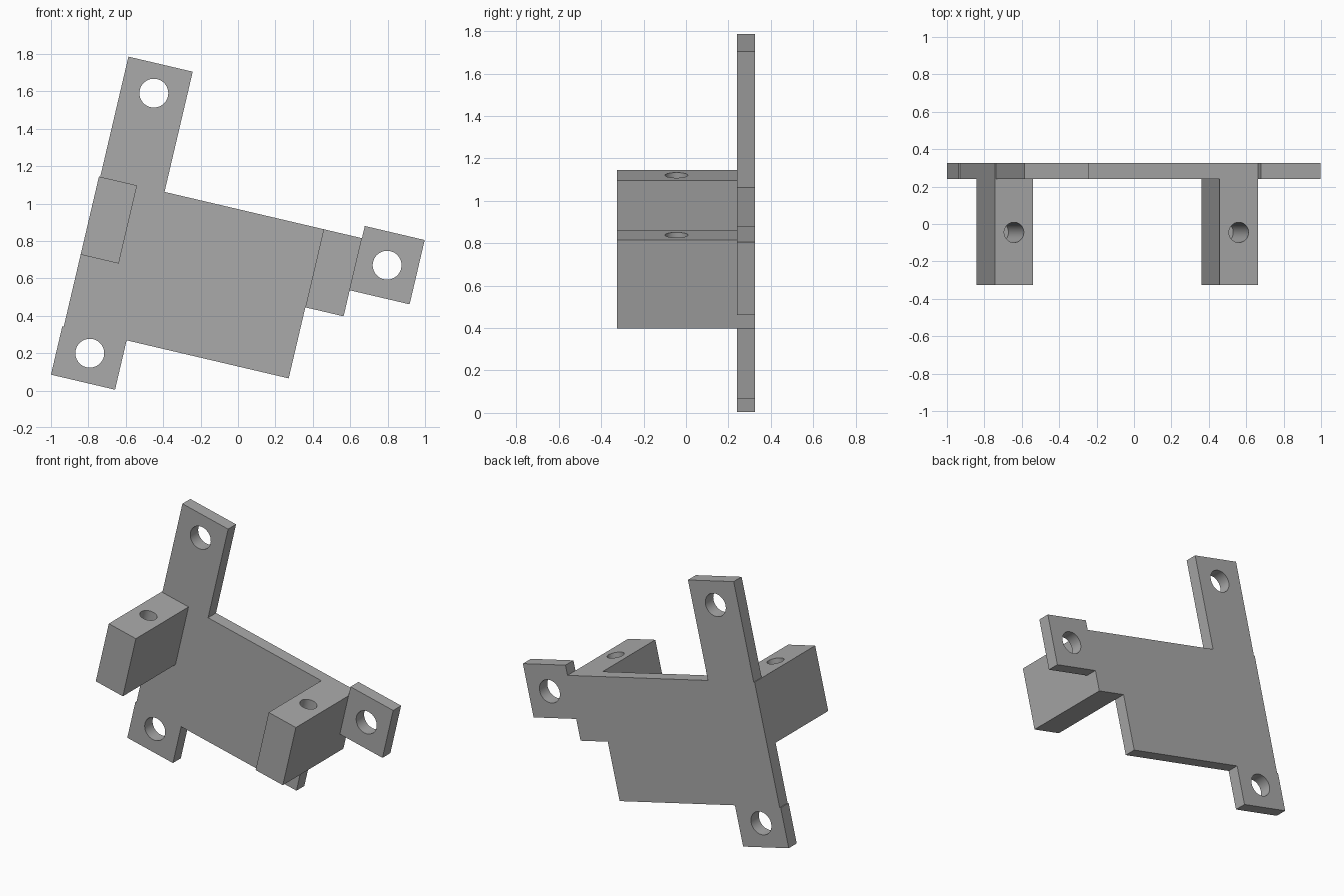
import bpy, bmesh, math
from mathutils import Matrix

if "Cube" in bpy.data.objects:
    bpy.data.objects.remove(bpy.data.objects["Cube"])

# The bracket is laid out square, then tilted about the y axis
TILT = Matrix.Translation((-1, 0, 0.085)) @ Matrix.Rotation(math.radians(13.2), 4, 'Y')
FRONT, SEAM, BACK = -0.325, 0.24, 0.325

grey = bpy.data.materials.new("plain_grey")
grey.use_nodes = True
colour = (0.4, 0.4, 0.4, 1)
grey.diffuse_color = colour
grey.node_tree.nodes["Principled BSDF"].inputs["Base Color"].default_value = colour


def make_object(name, bm):
    bmesh.ops.recalc_face_normals(bm, faces=bm.faces)
    bm.transform(TILT)
    mesh = bpy.data.meshes.new(name)
    bm.to_mesh(mesh)
    bm.free()
    mesh.materials.append(grey)
    obj = bpy.data.objects.new(name, mesh)
    bpy.context.collection.objects.link(obj)
    return obj


def slab(name, outline, y0, y1):
    """Extrude an x-z outline from y0 to y1."""
    bm = bmesh.new()
    face = bm.faces.new([bm.verts.new((x, y0, z)) for x, z in outline])
    out = bmesh.ops.extrude_face_region(bm, geom=[face])
    moved = [v for v in out["geom"] if isinstance(v, bmesh.types.BMVert)]
    bmesh.ops.translate(bm, verts=moved, vec=(0, y1 - y0, 0))
    return make_object(name, bm)


def drill(obj, centre, radius, length, along_y):
    """Cut a round hole centred on a point."""
    bm = bmesh.new()
    turn = Matrix.Rotation(math.pi / 2 if along_y else 0, 4, 'X')
    bmesh.ops.create_cone(bm, cap_ends=True, segments=64, radius1=radius, radius2=radius,
                          depth=length, matrix=Matrix.Translation(centre) @ turn)
    cutter = make_object("hole_cutter", bm)
    cutter.hide_render = True
    mod = obj.modifiers.new("hole", 'BOOLEAN')
    mod.operation, mod.solver, mod.object = 'DIFFERENCE', 'EXACT', cutter
    bpy.context.view_layer.objects.active = obj
    bpy.ops.object.modifier_apply(modifier=mod.name)
    bpy.data.objects.remove(cutter)


def smooth(obj):
    bpy.ops.object.select_all(action='DESELECT')
    obj.select_set(True)
    bpy.context.view_layer.objects.active = obj
    bpy.ops.object.shade_smooth_by_angle(angle=math.radians(30))


# Back plate with three mounting tabs
outline = [(0, 0), (0.352, 0), (0.352, 0.271), (1.242, 0.271), (1.242, 0.661),
           (1.452, 0.661), (1.452, 0.804), (1.781, 0.804), (1.781, 1.157),
           (1.452, 1.157), (1.452, 1.09), (0.368, 1.09), (0.368, 1.75),
           (0.015, 1.75), (0.015, 1.09), (0.008, 1.09), (0.008, 0.266), (0, 0.266)]
plate = slab("back_plate", outline, SEAM, BACK)
for x, z in [(0.176, 0.159), (0.192, 1.591), (1.616, 0.98)]:
    drill(plate, (x, (SEAM + BACK) / 2, z), 0.077, 0.3, True)
smooth(plate)

# Two forward blocks, each with a blind hole in the top
for name, x0, x1 in [("right_block", 0.008, 0.217), ("left_block", 1.242, 1.452)]:
    bottom, top, depth = 0.661, 1.09, 0.36
    block = slab(name, [(x0, bottom), (x1, bottom), (x1, top), (x0, top)], FRONT, SEAM)
    drill(block, ((x0 + x1) / 2, -0.045, top), 0.054, 2 * depth, False)
    smooth(block)
